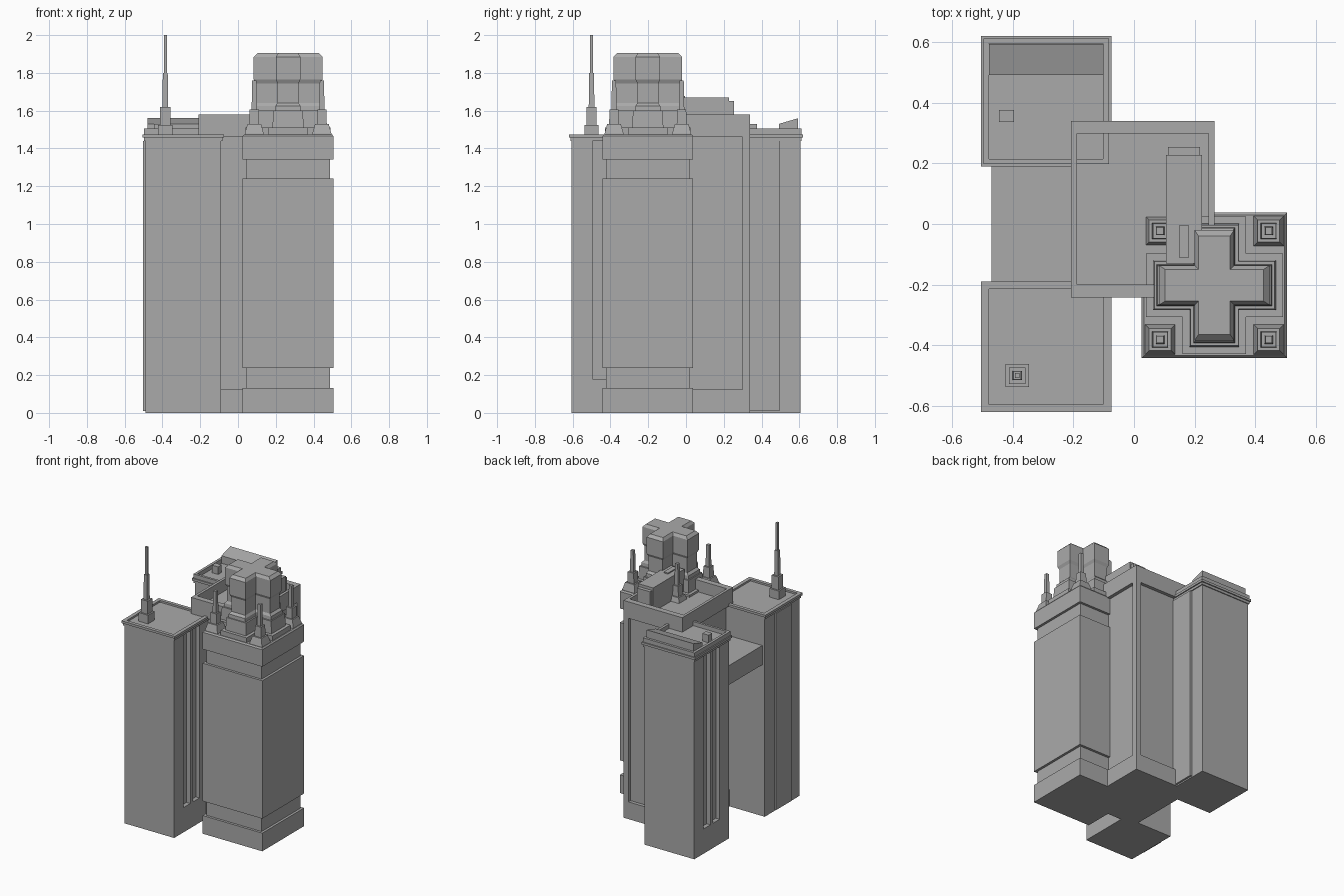
import bpy

cube = bpy.data.objects.get("Cube")
if cube:
    bpy.data.objects.remove(cube, do_unlink=True)

stone = bpy.data.materials.new("grey_stone")
stone.use_nodes = True
stone.diffuse_color = (0.4, 0.4, 0.4, 1)
bsdf = next(n for n in stone.node_tree.nodes if n.type == 'BSDF_PRINCIPLED')
bsdf.inputs["Base Color"].default_value = (0.4, 0.4, 0.4, 1)
bsdf.inputs["Roughness"].default_value = 0.8


def rect(x0, x1, y0, y1):
    return [(x0, y0), (x1, y0), (x1, y1), (x0, y1)]


def square(cx, cy, h):
    return rect(cx - h, cx + h, cy - h, cy + h)


def cross(cx, cy, reach, half):
    """Plus-shaped outline, counter-clockwise."""
    r, h = reach, half
    arm = [(r, -h), (r, h), (h, h)]
    pts = []
    for _ in range(4):
        pts += [(cx + x, cy + y) for x, y in arm]
        arm = [(-y, x) for x, y in arm]
    return pts


def loft(name, layers):
    """Join outlines of equal length at given heights and cap both ends."""
    n = len(layers[0][0])
    verts = [(x, y, z) for outline, z in layers for x, y in outline]
    faces = [tuple(reversed(range(n)))]
    for k in range(len(layers) - 1):
        a, b = k * n, k * n + n
        faces += [(a + i, a + (i + 1) % n, b + (i + 1) % n, b + i) for i in range(n)]
    faces.append(tuple(range(len(verts) - n, len(verts))))
    mesh = bpy.data.meshes.new(name)
    mesh.from_pydata(verts, [], faces)
    mesh.materials.append(stone)
    obj = bpy.data.objects.new(name, mesh)
    bpy.context.scene.collection.objects.link(obj)
    return obj


def box(name, x0, x1, y0, y1, z0, z1):
    r = rect(x0, x1, y0, y1)
    return loft(name, [(r, z0), (r, z1)])


def stack(name, cx, cy, steps):
    """Stepped square spire from (half width, height) pairs."""
    return loft(name, [(square(cx, cy, h), z) for h, z in steps])


def cut(obj, *boxes):
    """Carve boxes out of an object."""
    for b in boxes:
        cutter = box("cutter", *b)
        cutter.hide_render = True
        mod = obj.modifiers.new("recess", 'BOOLEAN')
        mod.operation = 'DIFFERENCE'
        mod.solver = 'EXACT'
        mod.object = cutter
        bpy.context.view_layer.objects.active = obj
        bpy.ops.object.modifier_apply(modifier=mod.name)
        bpy.data.objects.remove(cutter, do_unlink=True)


# Two slim side towers: slots on one side, a shallow bay on the other
W, E = -0.49, -0.09
for name, cy, slot_east in (("front_tower", -0.405, True), ("back_tower", 0.405, False)):
    body = box(name + "_body", W, E, cy - 0.2, cy + 0.2, 0, 1.45)
    sx = (E - 0.03, E + 0.05) if slot_east else (W - 0.05, W + 0.03)
    bx = (W - 0.014, W + 0.01) if slot_east else (E - 0.01, E + 0.014)
    cut(body, *[(*sx, cy + s - 0.038, cy + s + 0.038, 0.18, 1.44) for s in (-0.053, 0.053)])
    box(name + "_bay", *bx, cy - 0.09, cy + 0.09, 0.01, 1.44)
    # Roof ledge with a sunken deck
    ledge = rect(W - 0.015, E + 0.015, cy - 0.215, cy + 0.215)
    lip = rect(W - 0.007, E + 0.007, cy - 0.207, cy + 0.207)
    deck = rect(W + 0.012, E - 0.012, cy - 0.19, cy + 0.19)
    rim = [(ledge, 1.475), (deck, 1.475), (deck, 1.462)]
    if not slot_east:
        rim = [(ledge, 1.475), (lip, 1.475), (lip, 1.505), (deck, 1.505), (deck, 1.475)]
    loft(name + "_roof", [(lip, 1.44), (lip, 1.458), (ledge, 1.458)] + rim)

# Antenna mast on the front tower
stack("antenna_mast", -0.385, -0.5, [
    (0.038, 1.46), (0.038, 1.525), (0.027, 1.525), (0.027, 1.62),
    (0.015, 1.62), (0.013, 1.8), (0.008, 1.8), (0.008, 2.0)])

# Sloped plant room and vent on the back tower
plant = box("sloped_plant_room", -0.478, -0.1, 0.492, 0.594, 1.47, 1.56)
for v in plant.data.vertices:
    if v.co.z > 1.5 and v.co.y < 0.55:
        v.co.z = 1.53
box("roof_vent", -0.445, -0.395, 0.336, 0.376, 1.47, 1.53)

# High bridge joining the side towers
box("sky_bridge", -0.47, -0.15, -0.24, 0.24, 1.1, 1.24)

# Central block with recessed wall panels and a deep parapet
outer = rect(-0.208, 0.265, -0.242, 0.34)
inner = rect(-0.188, 0.245, -0.2, 0.298)
block = loft("central_block", [(outer, 0), (outer, 1.58), (inner, 1.58), (inner, 1.495)])
cut(block,
    (0.24, 0.35, -0.2, 0.3, 0.125, 1.46),
    (-0.3, -0.183, -0.2, 0.3, 0.125, 1.46),
    (-0.168, 0.225, 0.315, 0.4, 0.125, 1.46),
    (-0.168, 0.225, -0.3, -0.217, 0.125, 1.46))
box("penthouse", 0.105, 0.225, -0.13, 0.228, 1.48, 1.67)
box("penthouse_step", 0.112, 0.218, 0.22, 0.254, 1.48, 1.65)
box("penthouse_hatch", 0.148, 0.182, -0.11, -0.005, 1.66, 1.678)

# Main tower: wide bands with narrow necks between them
CX, CY = 0.265, -0.202
wide, neck = 0.24, 0.222
bands = [(wide, 0), (wide, 0.132), (neck, 0.132), (neck, 0.237), (wide, 0.237),
         (wide, 1.24), (neck, 1.24), (neck, 1.342), (wide, 1.342), (wide, 1.465),
         (0.232, 1.475)]
stack("main_tower", CX, CY, bands)

# Cross-shaped crown in steps
tiers = [(0.226, 0.105, 1.46), (0.226, 0.105, 1.51), (0.203, 0.082, 1.51),
         (0.198, 0.079, 1.6), (0.19, 0.068, 1.6), (0.188, 0.066, 1.625),
         (0.172, 0.056, 1.64), (0.172, 0.056, 1.745), (0.182, 0.065, 1.765),
         (0.182, 0.065, 1.885), (0.162, 0.052, 1.905)]
loft("cross_crown", [(cross(CX, CY, r, h), z) for r, h, z in tiers])

# Corner pinnacles
for i in (-1, 1):
    for j in (-1, 1):
        stack("corner_pinnacle", CX + i * 0.179, CY + j * 0.179, [
            (0.05, 1.46), (0.05, 1.48), (0.036, 1.53), (0.026, 1.53),
            (0.024, 1.605), (0.014, 1.605), (0.011, 1.76)])
